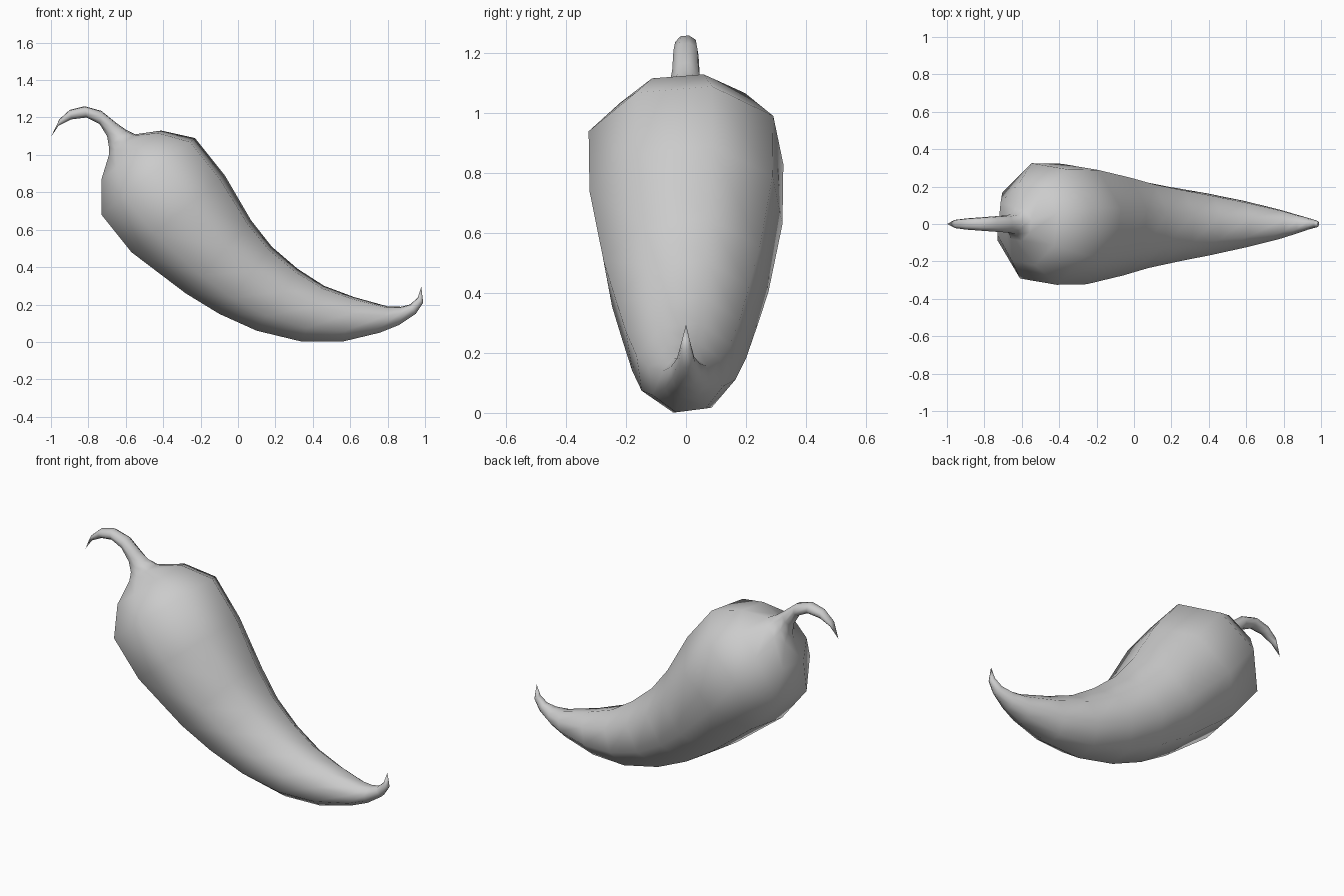
import bpy, bmesh
from math import sin, cos, radians
from mathutils import Vector

cube = bpy.data.objects.get("Cube")
if cube:
    bpy.data.objects.remove(cube)

SIDES = 8
TWIST = radians(15)

# Cross-sections: upper x, z, lower x, z, half width
stem_sections = [
    (-.955, 1.19, -.96, 1.155, .022),
    (-.90, 1.24, -.89, 1.19, .03),
    (-.82, 1.26, -.81, 1.20, .036),
    (-.73, 1.235, -.74, 1.165, .042),
    (-.65, 1.17, -.70, 1.10, .046),
    (-.60, 1.135, -.69, 1.04, .055),
]
body_sections = [
    (-.55, 1.11, -.69, 1.00, .09),
    (-.41, 1.13, -.73, .87, .22),
    (-.23, 1.09, -.73, .68, .325),
    (-.07, .89, -.57, .48, .322),
    (.07, .65, -.28, .26, .275),
    (.18, .51, -.10, .15, .235),
    (.32, .39, .10, .06, .20),
    (.46, .30, .34, .002, .165),
    (.62, .24, .56, .002, .125),
    (.80, .19, .76, .05, .078),
]
tip_sections = [
    (.87, .188, .86, .09, .052),
    (.92, .20, .95, .15, .03),
    (.96, .235, .99, .21, .018),
]
stem_end = (-1, 0, 1.095)
tip_end = (.98, 0, .295)


def add_ring(bm, section):
    """Add one twisted octagonal ring spanning the upper and lower points."""
    ux, uz, lx, lz, width = section
    upper, lower = Vector((ux, 0, uz)), Vector((lx, 0, lz))
    centre, half = (upper + lower) / 2, (upper - lower) / 2
    side = Vector((0, width, 0))
    ring = []
    for i in range(SIDES):
        a = TWIST + radians(360 / SIDES) * i
        ring.append(bm.verts.new(centre + (half * cos(a) + side * sin(a)) / cos(TWIST)))
    return ring


def bridge(bm, a, b):
    for i in range(SIDES):
        j = (i + 1) % SIDES
        bm.faces.new((a[i], a[j], b[j], b[i]))


def fan(bm, ring, point):
    apex = bm.verts.new(point)
    for i in range(SIDES):
        bm.faces.new((ring[i], ring[(i + 1) % SIDES], apex))


# Pepper: curled stem, swollen body and hooked tip in one skin
bm = bmesh.new()
rings = [add_ring(bm, s) for s in stem_sections + body_sections + tip_sections]
for a, b in zip(rings, rings[1:]):
    bridge(bm, a, b)
fan(bm, rings[0], stem_end)
fan(bm, rings[-1], tip_end)
bmesh.ops.recalc_face_normals(bm, faces=bm.faces)
for face in bm.faces:
    face.smooth = True
mesh = bpy.data.meshes.new("chili_pepper")
bm.to_mesh(mesh)
bm.free()
pepper = bpy.data.objects.new("chili_pepper", mesh)
bpy.context.collection.objects.link(pepper)

# Plain grey skin
grey = bpy.data.materials.new("plain_grey")
grey.use_nodes = True
colour = (.6, .6, .6, 1)
grey.diffuse_color = colour
grey.node_tree.nodes["Principled BSDF"].inputs["Base Color"].default_value = colour
mesh.materials.append(grey)
